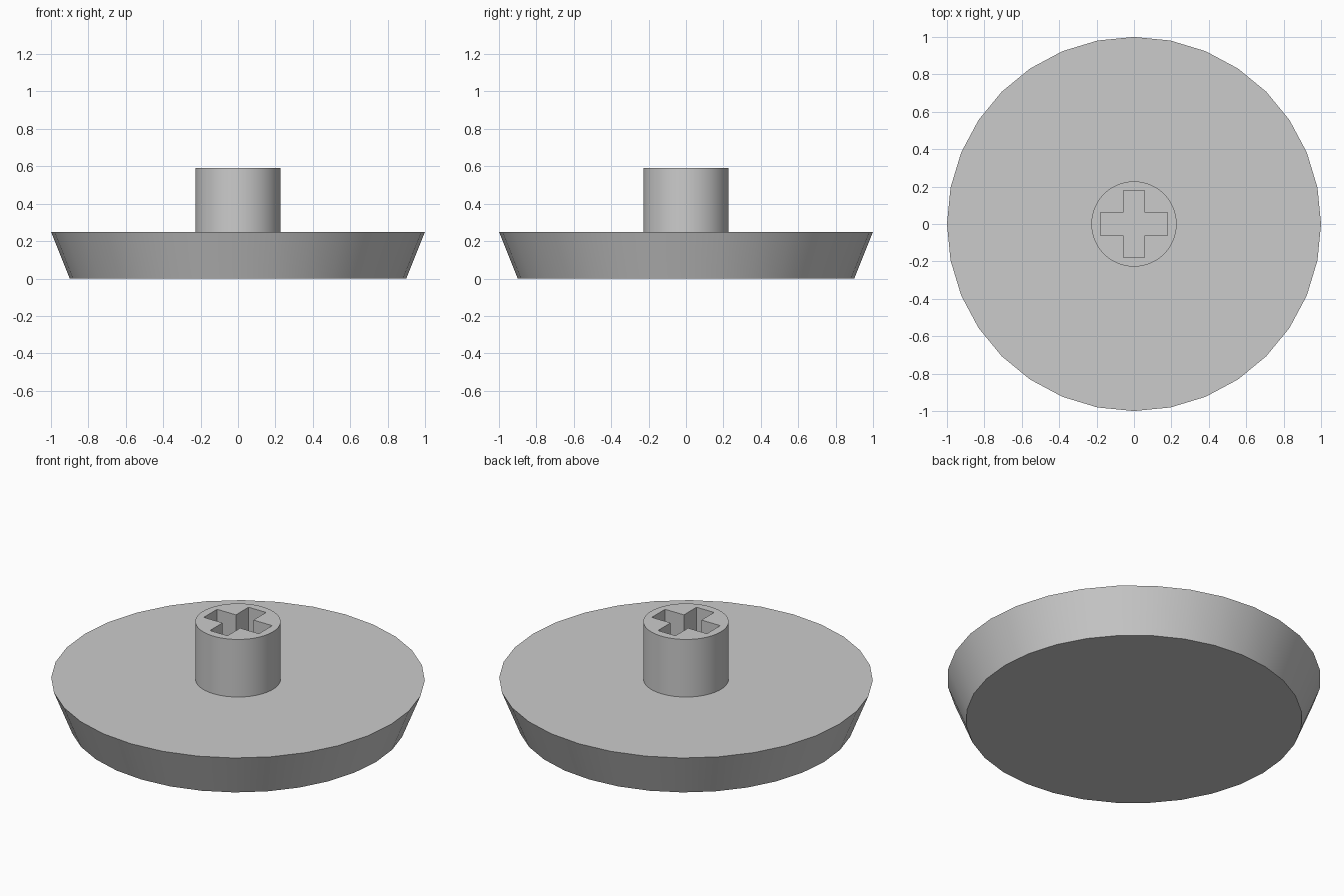
import bpy
import bmesh

cube = bpy.data.objects.get("Cube")
if cube:
    bpy.data.objects.remove(cube, do_unlink=True)

DISC_TOP = 0.25
STEM_TOP = 0.59

# Single plain grey
grey = bpy.data.materials.new("plain_grey")
grey.use_nodes = True
colour = (0.6, 0.6, 0.6, 1)
grey.diffuse_color = colour
grey.node_tree.nodes["Principled BSDF"].inputs["Base Color"].default_value = colour


def new_object(name, bm):
    bmesh.ops.recalc_face_normals(bm, faces=bm.faces)
    mesh = bpy.data.meshes.new(name)
    bm.to_mesh(mesh)
    bm.free()
    mesh.materials.append(grey)
    obj = bpy.data.objects.new(name, mesh)
    bpy.context.collection.objects.link(obj)
    return obj


def frustum(name, sides, r_low, r_high, z_low, z_high):
    bm = bmesh.new()
    bmesh.ops.create_cone(bm, cap_ends=True, segments=sides, radius1=r_low,
                          radius2=r_high, depth=z_high - z_low)
    bmesh.ops.translate(bm, verts=bm.verts, vec=(0, 0, (z_low + z_high) / 2))
    return new_object(name, bm)


def cross_prism(name, reach, half_x, half_y, z_low, z_high):
    # One quadrant of the plus outline, turned into all four
    bm = bmesh.new()
    corner = [(reach, half_y), (half_x, half_y), (half_x, reach)]
    outline = []
    for sx, sy in ((1, 1), (-1, 1), (-1, -1), (1, -1)):
        points = corner if sx * sy > 0 else corner[::-1]
        outline += [(sx * x, sy * y, z_low) for x, y in points]
    face = bm.faces.new([bm.verts.new(p) for p in outline])
    top = bmesh.ops.extrude_face_region(bm, geom=[face])["geom"]
    moved = [v for v in top if isinstance(v, bmesh.types.BMVert)]
    bmesh.ops.translate(bm, verts=moved, vec=(0, 0, z_high - z_low))
    return new_object(name, bm)


def smooth(obj):
    bpy.ops.object.select_all(action="DESELECT")
    obj.select_set(True)
    bpy.context.view_layer.objects.active = obj
    bpy.ops.object.shade_smooth_by_angle()


# Flared round base
base = frustum("base_disc", 32, 0.9, 1.0, 0, DISC_TOP)
smooth(base)

# Round stem with a cross-shaped socket that reaches the base
stem = frustum("stem", 64, 0.228, 0.228, DISC_TOP - 0.02, STEM_TOP)
cutter = cross_prism("socket_cutter", 0.18, 0.057, 0.062, DISC_TOP - 0.1, STEM_TOP + 0.1)
cutter.hide_render = True

socket = stem.modifiers.new("socket", "BOOLEAN")
socket.operation = "DIFFERENCE"
socket.solver = "EXACT"
socket.object = cutter
bpy.context.view_layer.objects.active = stem
bpy.ops.object.modifier_apply(modifier=socket.name)
bpy.data.objects.remove(cutter, do_unlink=True)
smooth(stem)
